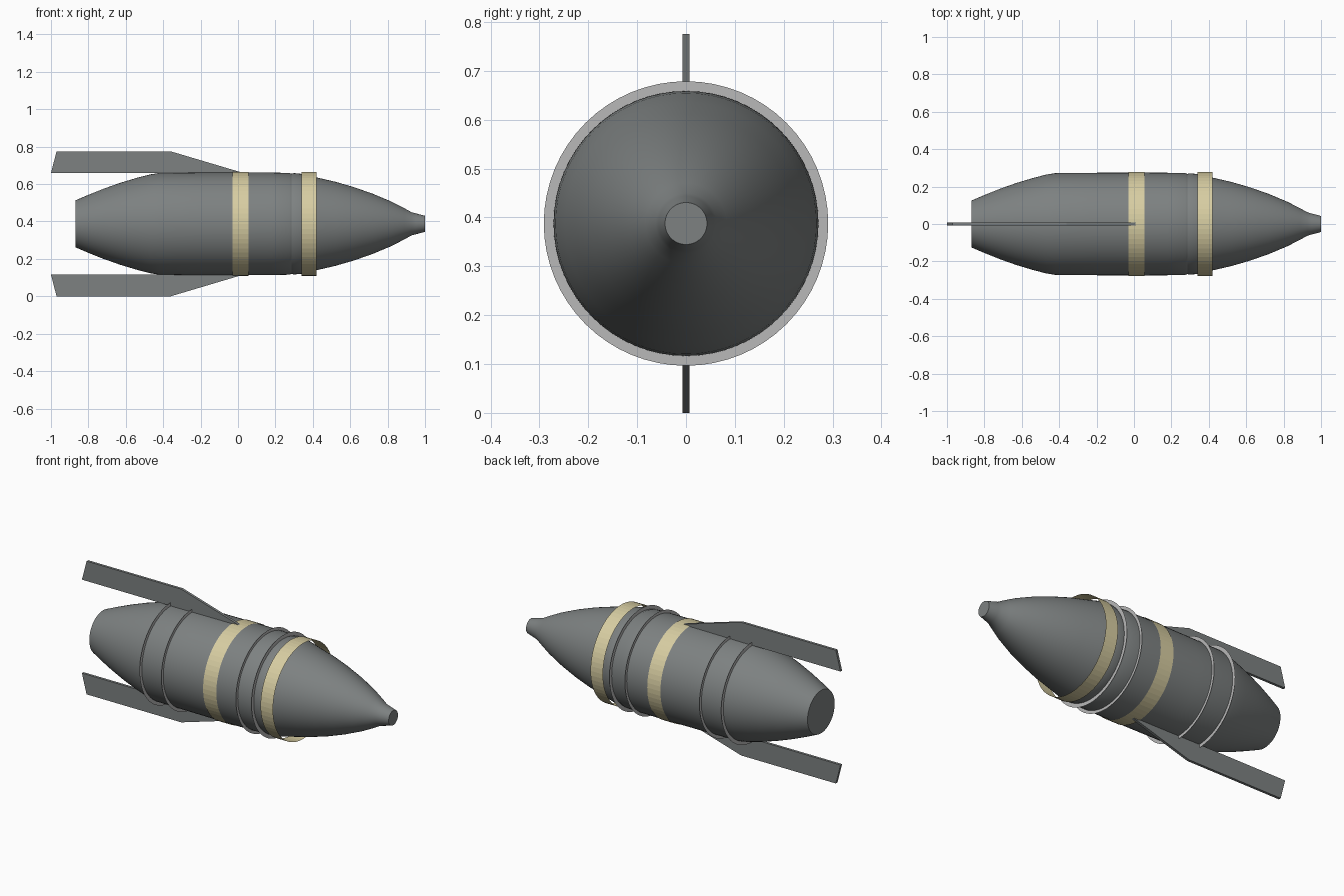
import bpy, bmesh, math

if "Cube" in bpy.data.objects:
    bpy.data.objects.remove(bpy.data.objects["Cube"])

AXIS_Z = 0.3875
SEGMENTS = 64


def material(name, rgb):
    m = bpy.data.materials.new(name)
    m.diffuse_color = (*rgb, 1)
    m.use_nodes = True
    m.node_tree.nodes["Principled BSDF"].inputs["Base Color"].default_value = m.diffuse_color
    return m


GREY = material("body grey", (0.205, 0.22, 0.22))
CREAM = material("cream band", (0.68, 0.61, 0.36))
SILVER = material("silver ring", (0.48, 0.48, 0.48))


def finish(name, bm, mat):
    mesh = bpy.data.meshes.new(name)
    bm.to_mesh(mesh)
    bm.free()
    mesh.materials.append(mat)
    obj = bpy.data.objects.new(name, mesh)
    bpy.context.collection.objects.link(obj)
    return obj


def lathe(name, profile, mat, capped=False, smooth=True):
    """Spin (x, radius) points around the long axis."""
    bm = bmesh.new()
    loops = []
    for x, r in profile:
        angles = [2 * math.pi * i / SEGMENTS for i in range(SEGMENTS)]
        loops.append([bm.verts.new((x, r * math.cos(a), AXIS_Z + r * math.sin(a))) for a in angles])
    for a, b in zip(loops, loops[1:]):
        for i in range(SEGMENTS):
            j = (i + 1) % SEGMENTS
            bm.faces.new((a[i], b[i], b[j], a[j]))
    if capped:
        bm.faces.new(loops[0])
        bm.faces.new(loops[-1][::-1])
        bmesh.ops.recalc_face_normals(bm, faces=bm.faces)
    else:
        # Open shells face outwards, flat rings face the nose
        bm.normal_update()
        f = bm.faces[:][0]
        c = f.calc_center_median()
        out = f.normal.y * c.y + f.normal.z * (c.z - AXIS_Z) + f.normal.x
        if out < 0:
            bmesh.ops.reverse_faces(bm, faces=bm.faces)
    obj = finish(name, bm, mat)
    if smooth:
        bpy.ops.object.select_all(action='DESELECT')
        obj.select_set(True)
        bpy.context.view_layer.objects.active = obj
        bpy.ops.object.shade_smooth_by_angle(angle=math.radians(30))
    return obj


# Hull: tapered tail, straight middle with a shallow step, ogive nose and blunt tip
lathe("hull", [
    (-0.87, 0.125), (-0.80, 0.155), (-0.72, 0.187), (-0.63, 0.219), (-0.54, 0.246),
    (-0.47, 0.264), (-0.42, 0.272), (-0.20, 0.274), (0.05, 0.275), (0.18, 0.274),
    (0.275, 0.272), (0.285, 0.268), (0.30, 0.271), (0.34, 0.267), (0.42, 0.248), (0.52, 0.225),
    (0.62, 0.196), (0.72, 0.161), (0.82, 0.119), (0.89, 0.083), (0.928, 0.062),
    (0.95, 0.056), (1.0, 0.043)], GREY, capped=True)

# Cream bands: open hoops
for name, x0, x1 in (("middle_band", -0.03, 0.055), ("nose_band", 0.34, 0.42)):
    lathe(name, [(x0, 0.278), (x1, 0.278)], CREAM, smooth=False)

# Flat rings around the hull
for i, x in enumerate((-0.43, -0.29, 0.19, 0.29)):
    lathe(f"ring_{i + 1}", [(x, 0.262), (x, 0.291)], SILVER, smooth=False)

# Fins above and below
FIN = [(-1.0, 0.272), (-0.97, 0.3875), (-0.36, 0.3875), (0.015, 0.276), (0.015, 0.272)]
for name, side in (("upper_fin", 1), ("lower_fin", -1)):
    bm = bmesh.new()
    face = bm.faces.new([bm.verts.new((x, -0.0075, AXIS_Z + side * h)) for x, h in FIN])
    grown = bmesh.ops.extrude_face_region(bm, geom=[face])
    verts = [v for v in grown["geom"] if isinstance(v, bmesh.types.BMVert)]
    bmesh.ops.translate(bm, vec=(0, 0.015, 0), verts=verts)
    bmesh.ops.recalc_face_normals(bm, faces=bm.faces)
    finish(name, bm, GREY)
